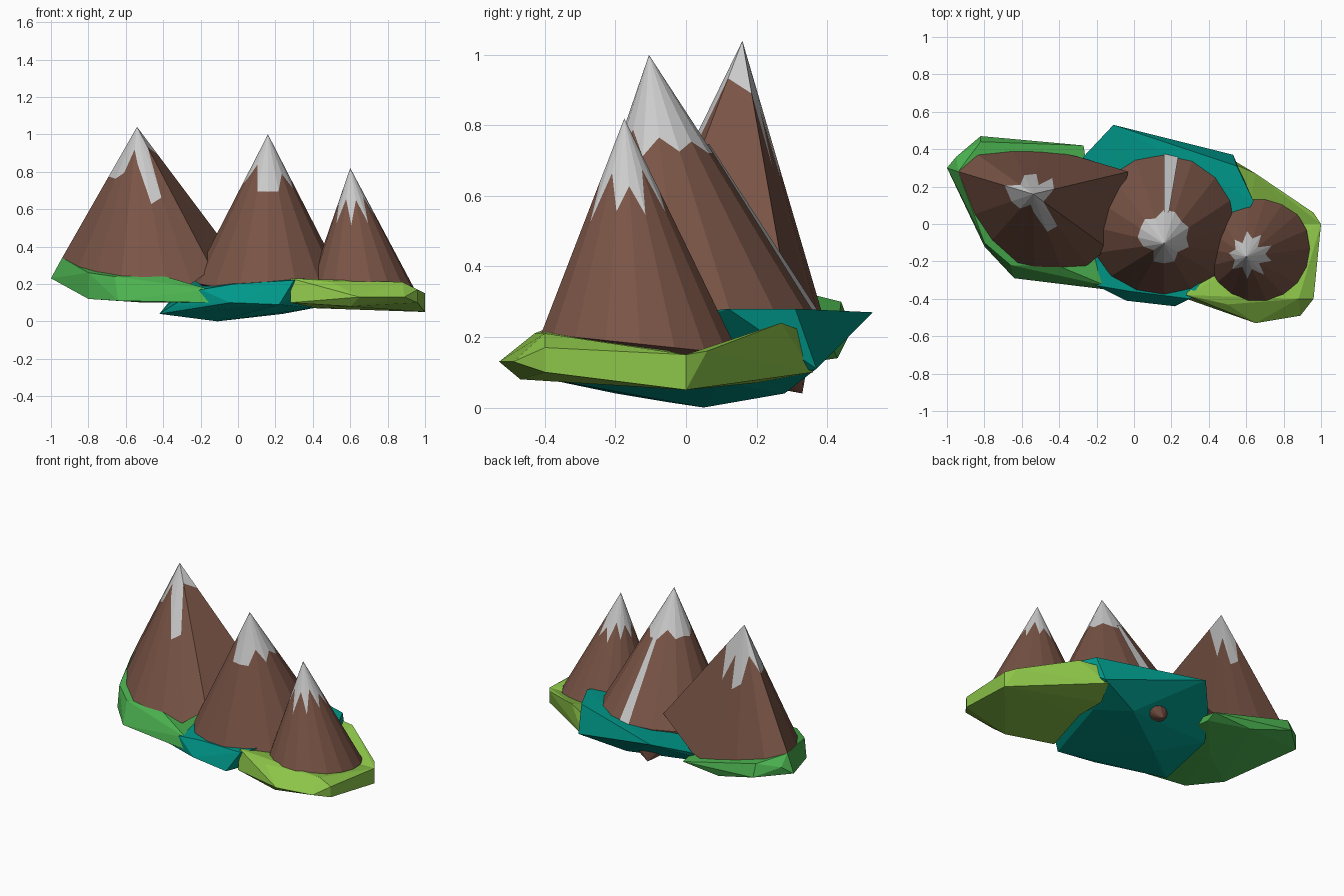
import bpy, bmesh
from math import cos, sin, tau
from mathutils import Vector

if "Cube" in bpy.data.objects:
    bpy.data.objects.remove(bpy.data.objects["Cube"])


def material(name, rgb):
    m = bpy.data.materials.new(name)
    m.diffuse_color = (*[(c / 255) ** 2.2 for c in rgb], 1)
    m.use_nodes = True
    m.node_tree.nodes["Principled BSDF"].inputs["Base Color"].default_value = m.diffuse_color
    return m


ROCK = material("rock", (121, 85, 72))
SNOW = material("snow", (190, 190, 190))
GREEN = material("grass", (76, 175, 80))
TEAL = material("teal", (0, 150, 136))
LIME = material("light_grass", (139, 195, 74))


def finish(name, bm, mat):
    bmesh.ops.recalc_face_normals(bm, faces=bm.faces)
    me = bpy.data.meshes.new(name)
    bm.to_mesh(me)
    bm.free()
    me.materials.append(mat)
    ob = bpy.data.objects.new(name, me)
    bpy.context.collection.objects.link(ob)


def mesh(name, verts, faces, mat):
    bm = bmesh.new()
    vs = [bm.verts.new(v) for v in verts]
    for f in faces:
        bm.faces.new([vs[i] for i in f])
    finish(name, bm, mat)


def mountain(name, apex, ring, snow, bottom):
    """Faceted cone split along a jagged snow line; snow = depth along each ridge."""
    n = len(ring)
    apex = Vector(apex)
    ring = [Vector(p) for p in ring]
    line = [apex.lerp(p, t) for p, t in zip(ring, snow)]
    nxt = [(i + 1) % n for i in range(n)]
    mesh(name + "_rock", ring + line + [Vector(bottom)],
         [(i, j, n + j, n + i) for i, j in enumerate(nxt)]
         + [(j, i, 2 * n) for i, j in enumerate(nxt)], ROCK)
    mesh(name + "_snow_cap", line + [apex],
         [(i, j, n) for i, j in enumerate(nxt)], SNOW)


def oval(n, cx, cy, rx, ry, z, tilt):
    return [(cx + rx * cos(tau * i / n), cy + ry * sin(tau * i / n),
             z + tilt * sin(tau * i / n)) for i in range(n)]


def island(name, points, mat):
    """Angular chunk of ground wrapped around a few corner points."""
    bm = bmesh.new()
    for p in points:
        bm.verts.new(p)
    bmesh.ops.convex_hull(bm, input=bm.verts)
    loose = [v for v in bm.verts if not v.link_faces]
    bmesh.ops.delete(bm, geom=loose, context='VERTS')
    finish(name, bm, mat)


# Left mountain: irregular base
left = [(-.03, .28, .36), (-.3, .36, .2), (-.4, .38, .18), (-.5, .4, .17),
        (-.65, .4, .22), (-.85, .38, .27), (-.94, .28, .34), (-.86, .05, .27),
        (-.77, -.1, .22), (-.63, -.24, .17), (-.53, -.27, .15), (-.38, -.26, .18),
        (-.25, -.22, .2), (-.14, -.13, .28)]
mountain("left_mountain", (-.54, .16, 1.04), left,
         [.22, .43, .22, .45, .42, .22, .38, .36, .3, .14, .22, .48, .45, .14],
         (-.5, .1, .12))

# Middle mountain, with a thin snow streak down its back
mid = oval(16, .16, -.01, .4, .38, .22, .05)
peak = Vector((.16, -.105, 1.0))
mountain("middle_mountain", peak, mid,
         [.3, .36, .33, .38, .38, .3, .36, .34, .35, .3, .2, .37, .37, .37, .26, .36],
         (.05, .33, .04))
a, b = Vector(mid[4]), Vector(mid[3])
streak = [peak.lerp(a, .35), a, a.lerp(b, .5), peak.lerp(a.lerp(b, .5), .35)]
mesh("snow_streak", [p + Vector((0, .005, .003)) for p in streak], [(0, 1, 2, 3)], SNOW)

# Right mountain, smallest, with long snow fingers
mountain("right_mountain", (.6, -.175, .82), oval(18, .66, -.13, .28, .285, .18, -.03),
         [.3, .42, .22, .4, .3, .42, .25, .4, .28, .42, .3, .48, .27, .5, .28, .48, .25, .42],
         (.65, -.1, .1))

# Ground chunks
island("left_ground", [
    (-1, .3, .23), (-.95, .36, .28), (-.94, .28, .34), (-.82, .47, .22),
    (-.82, .44, .3), (-.54, .44, .2), (-.54, .43, .14), (-.27, .42, .16),
    (-.27, .36, .13), (-.8, -.12, .12), (-.8, -.1, .26), (-.64, -.29, .11),
    (-.66, -.22, .24), (-.15, -.35, .1), (-.39, -.23, .24), (-.15, -.33, .17),
    (-.5, .1, .1)], GREEN)
island("middle_ground", [
    (-.42, -.2, .04), (-.36, -.24, .08), (-.2, -.33, .17), (-.04, -.41, .1),
    (-.02, -.36, .2), (.22, -.44, .09), (.3, -.4, .22), (-.38, .2, .09),
    (-.27, .36, .2), (-.11, .53, .27), (.53, .37, .11), (.55, .31, .28),
    (.64, .12, .28), (-.11, .05, 0), (.24, .28, .04), (.4, .1, .07),
    (-.2, -.05, .015), (-.1, -.22, .055)], TEAL)
# Right ground: a front and a back chunk leave a dip on the outer side
island("right_ground_front", [
    (1, 0, .15), (1, 0, .05), (.96, -.4, .17), (.96, -.4, .1),
    (.89, -.49, .13), (.65, -.53, .13), (.6, -.47, .08), (.88, -.4, .21),
    (.28, -.4, .1), (.28, -.38, .23), (.5, -.43, .21), (.42, 0, .07),
    (.9, 0, .15), (.6, 0, .14)], LIME)
island("right_ground_back", [
    (1, 0, .15), (1, 0, .05), (.96, .06, .16), (.65, .27, .24),
    (.47, .35, .21), (.5, .36, .1), (.42, .2, .07), (.6, 0, .14),
    (.42, 0, .07), (.9, 0, .15)], LIME)
